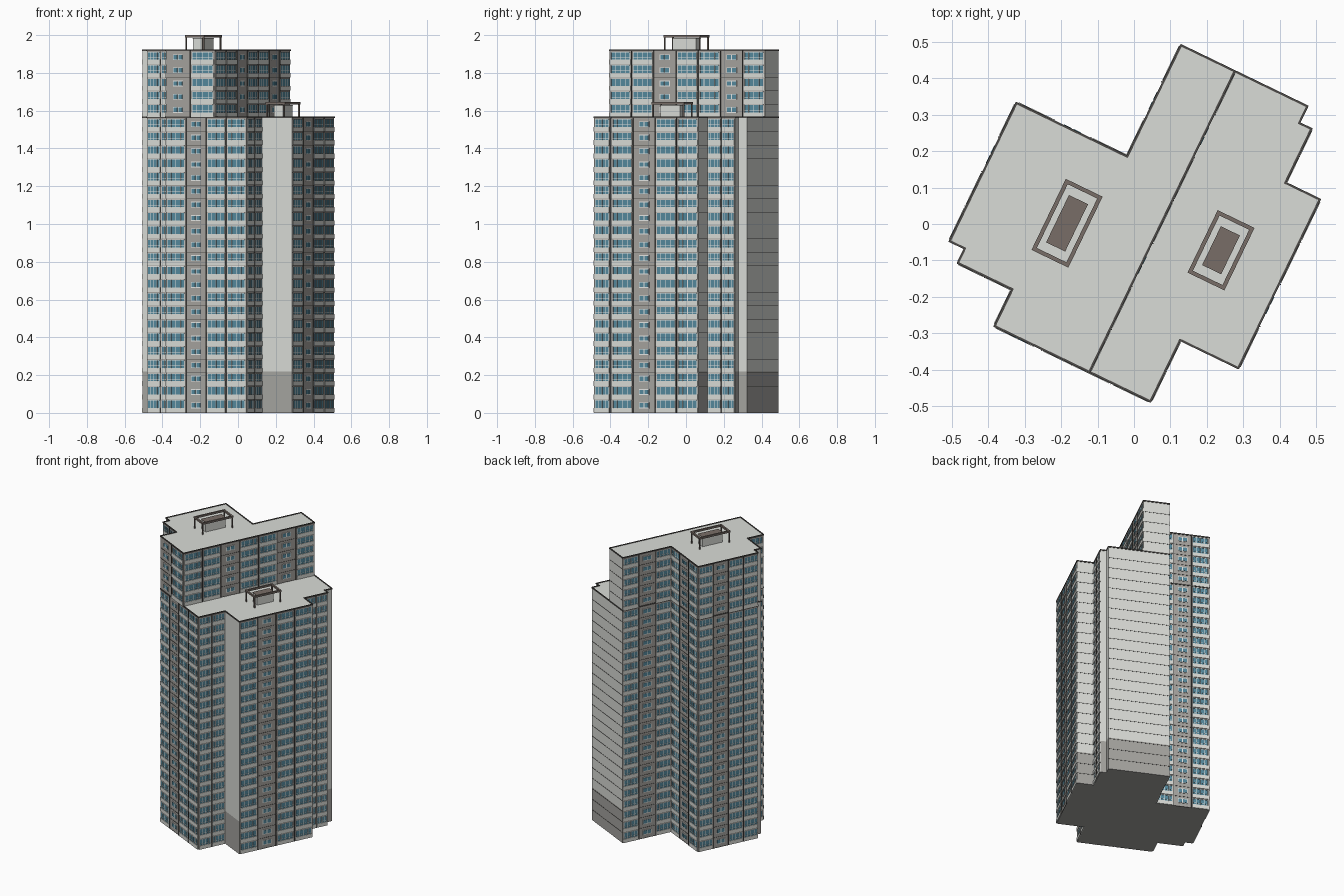
import bpy, bmesh, math
from mathutils import Matrix

if "Cube" in bpy.data.objects:
    bpy.data.objects.remove(bpy.data.objects["Cube"])

TURN = Matrix.Rotation(math.radians(-25.8), 4, 'Z')   # plan is turned on the site
LOW, TALL, BASE = 1.565, 1.92, 0.22


def material(name, rgb):
    m = bpy.data.materials.new(name)
    m.diffuse_color = (*rgb, 1)
    m.use_nodes = True
    m.node_tree.nodes["Principled BSDF"].inputs["Base Color"].default_value = m.diffuse_color
    return m


MATS = {
    'wall': material('light concrete', (0.70, 0.715, 0.68)),
    'base': material('base grey', (0.38, 0.375, 0.355)),
    'panel': material('panel grey brown', (0.38, 0.365, 0.34)),
    'glass': material('blue glass', (0.09, 0.25, 0.335)),
    'frame': material('window white', (0.80, 0.81, 0.79)),
    'dark': material('dark trim', (0.075, 0.07, 0.065)),
    'brown': material('brown steel', (0.19, 0.155, 0.135)),
}
parts = {}


def part(name, mat):
    if name not in parts:
        parts[name] = (bmesh.new(), mat)
    return parts[name][0]


def box(bm, a, t, n, s, z, d):
    """Box on a wall: s along the wall, z up, d outwards from it."""
    def p(i, j, k):
        return bm.verts.new((a[0] + t[0] * s[i] + n[0] * d[j],
                             a[1] + t[1] * s[i] + n[1] * d[j], z[k]))
    v = [p(i, j, k) for k in (0, 1) for i, j in ((0, 0), (1, 0), (1, 1), (0, 1))]
    for f in ((0, 1, 2, 3), (4, 5, 6, 7), (0, 1, 5, 4), (1, 2, 6, 5), (2, 3, 7, 6), (3, 0, 4, 7)):
        bm.faces.new([v[i] for i in f])


def finish(bm, name, mats):
    bmesh.ops.recalc_face_normals(bm, faces=bm.faces)
    bm.transform(TURN)
    me = bpy.data.meshes.new(name)
    bm.to_mesh(me)
    bm.free()
    for m in mats:
        me.materials.append(MATS[m])
    ob = bpy.data.objects.new(name, me)
    bpy.context.collection.objects.link(ob)


def edges(outline):
    for i, (x, y, kind) in enumerate(outline):
        bx, by, _ = outline[(i + 1) % len(outline)]
        length = math.hypot(bx - x, by - y)
        t = ((bx - x) / length, (by - y) / length)
        yield (x, y), t, (-t[1], t[0]), length, kind


def body(name, outline, levels):
    """Prism with plain, base and window wall colours by edge and height."""
    bm = bmesh.new()
    rings = [[bm.verts.new((x, y, z)) for x, y, _ in outline] for z in levels]
    n = len(outline)
    for lo, hi, z in zip(rings, rings[1:], levels):
        for i in range(n):
            f = bm.faces.new((lo[i], lo[(i + 1) % n], hi[(i + 1) % n], hi[i]))
            plain = outline[i][2] in ('', '-')
            f.material_index = 1 if z < BASE else 0 if plain else 2
    bm.faces.new(rings[0]).material_index = 1
    bm.faces.new(rings[-1]).material_index = 0
    finish(bm, name, ('wall', 'base', 'panel'))


def wide_window(pre, a, t, n, s, w, z, h):
    spandrel = part(pre + '_spandrels', 'wall')
    glass = part(pre + '_glass', 'glass')
    frame = part(pre + '_window_frames', 'frame')
    m = 0.04 * w
    box(spandrel, a, t, n, (s + m, s + w - m), (z + 0.001, z + 0.37 * h), (0, 0.005))
    z0, z1 = z + 0.37 * h, z + 0.93 * h
    g0, g1 = s + 0.08 * w, s + 0.92 * w
    box(glass, a, t, n, (g0, g1), (z0, z1), (0, 0.0015))
    for f in (0, 0.22, 0.5, 0.78, 1):
        c = g0 + f * (g1 - g0)
        box(frame, a, t, n, (c - 0.0015, c + 0.0015), (z0, z1), (0, 0.0035))
    box(frame, a, t, n, (g0, g1), (z1 - 0.001, z1 + 0.002), (0, 0.0035))
    # low transom rail
    box(frame, a, t, n, (g0, g1), (z0 + 0.010, z0 + 0.0115), (0, 0.003))


def small_window(pre, a, t, n, s, w, z, h):
    c = s + w / 2
    z0, z1 = z + 0.34 * h, z + 0.78 * h
    box(part(pre + '_window_frames', 'frame'), a, t, n, (c - 0.03, c + 0.03), (z0, z1), (0, 0.003))
    for k in (-1, 1):
        box(part(pre + '_glass', 'glass'), a, t, n, sorted((c + k * 0.003, c + k * 0.026)),
            (z0 + 0.004, z1 - 0.004), (0, 0.0045))
    box(part(pre + '_floor_seams', 'dark'), a, t, n, (s, s + w), (z - 0.0006, z + 0.0006), (0, 0.002))


def facades(pre, outline, z0, z1, floors):
    h = (z1 - z0 - 0.006) / floors
    for a, t, n, length, kind in edges(outline):
        # roof edge coping
        box(part(pre + '_coping', 'dark'), a, t, n, (-0.002, length + 0.002),
            (z1 - 0.004, z1 + 0.004), (-0.003, 0.003))
        if kind == '-':          # blank gable with floor joints
            for i in range(1, floors):
                z = z0 + i * h
                box(part(pre + '_floor_seams', 'dark'), a, t, n, (0, length),
                    (z - 0.001, z + 0.001), (0, 0.0015))
        elif kind:
            w = length / len(kind)
            for j, bay in enumerate(kind):
                for i in range(floors):
                    make = wide_window if bay == 'W' else small_window
                    make(pre, a, t, n, j * w, w, z0 + i * h, h)
            # vertical strips between bays
            for j in range(1, len(kind)):
                box(part(pre + '_bay_strips', 'dark'), a, t, n, (j * w - 0.0014, j * w + 0.0014),
                    (z0, z1), (0, 0.0055))


# plan corners, clockwise; text gives the bays of the wall that starts there
# W wide window, P panel with small window, - jointed blank wall, empty plain wall
west = [(-.222, -.418, 'W'), (-.222, -.306, 'WW'), (-.388, -.306, ''), (-.388, -.262, ''),
        (-.434, -.262, 'WWPW'), (-.434, .158, 'WPW'), (-.097, .158, 'WPW')]
whole = west + [(-.097, .497, '-'), (.287, .497, ''), (.287, .446, ''), (.324, .446, 'WW'),
                (.324, .282, '-'), (.429, .282, 'WWPW'), (.429, -.231, ''),
                (.252, -.231, 'WW'), (.252, -.418, 'WWPW')]
tower = west + [(-.097, .497, '-'), (.066, .497, 'WPWWPWW'), (.066, -.418, 'WP')]

body('lower_block', whole, (0, BASE, LOW))
body('upper_block', tower, (LOW, TALL))
facades('lower', whole, 0, LOW, 22)
facades('upper', tower, LOW, TALL, 5)


def roof_house(pre, u, v, z, half):
    """Lift house inside an open steel frame."""
    X, Y = (1, 0), (0, 1)
    core, steel = part(pre + '_lift_house', 'wall'), part(pre + '_roof_frame', 'brown')
    c, q0 = (u, v), half - 0.038
    box(core, c, X, Y, (-.027, .027), (z, z + .062), (-q0, q0))
    box(part(pre + '_lift_house_roof', 'brown'), c, X, Y, (-.029, .029), (z + .062, z + .066),
        (-q0 - .002, q0 + .002))
    for k in (-1, 1):
        box(steel, c, X, Y, sorted((k * .045, k * .056)), (z + .068, z + .08), (-half, half))
        box(steel, c, X, Y, (-.045, .045), (z + .068, z + .08), sorted((k * (half - .011), k * half)))
        for q in (-1, 1):
            box(steel, c, X, Y, sorted((k * .047, k * .054)), (z, z + .068),
                sorted((q * (half - .009), q * (half - .002))))


roof_house('upper', -.166, -.078, TALL, .108)
roof_house('lower', .246, .039, LOW, .095)

for name, (bm, mat) in parts.items():
    finish(bm, name, (mat,))
